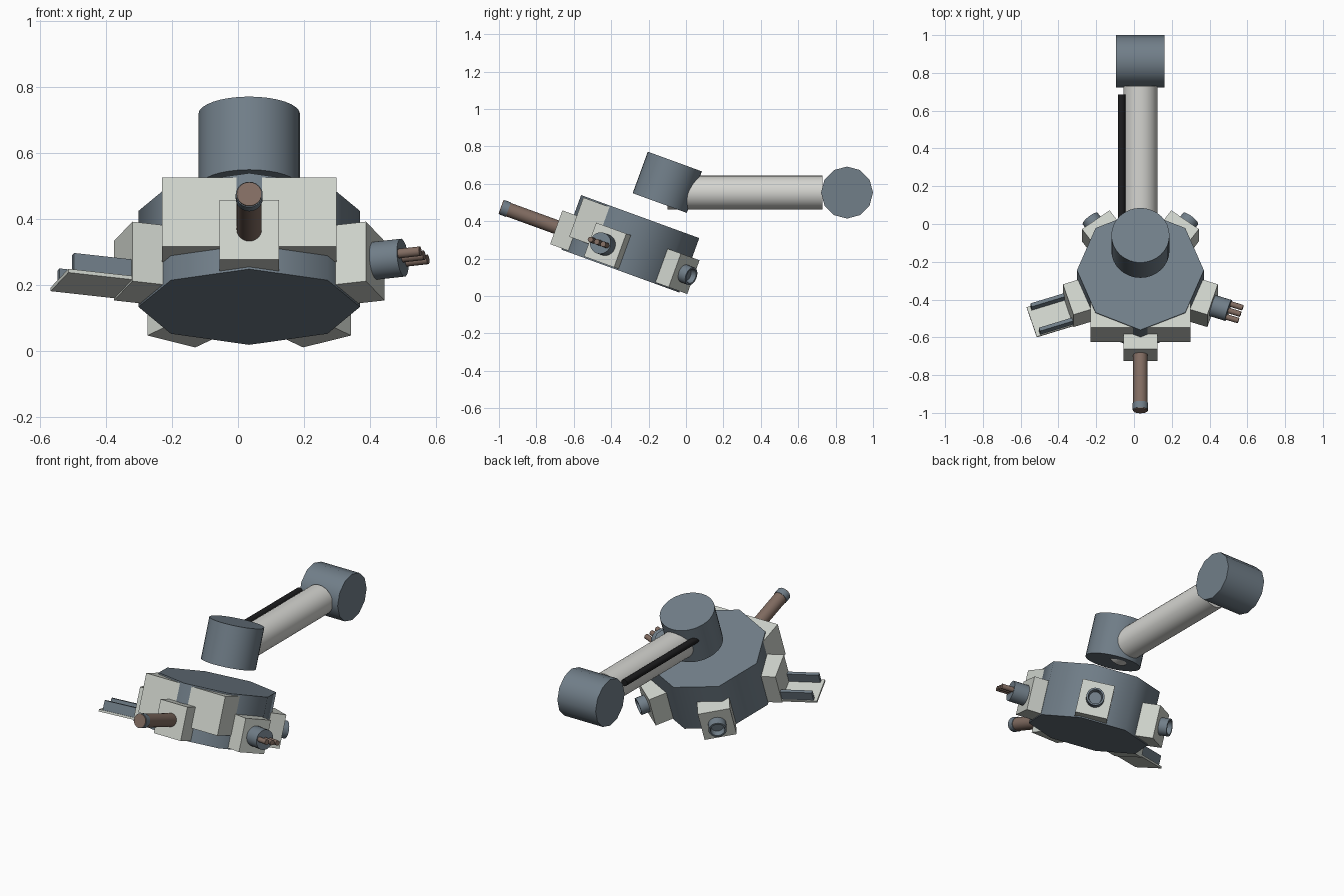
import bpy
import bmesh
from math import radians
from mathutils import Matrix, Vector

cube = bpy.data.objects.get("Cube")
if cube:
    bpy.data.objects.remove(cube, do_unlink=True)


def material(name, rgb):
    m = bpy.data.materials.new(name)
    m.use_nodes = True
    m.diffuse_color = (*rgb, 1)
    m.node_tree.nodes["Principled BSDF"].inputs["Base Color"].default_value = (*rgb, 1)
    return m


SLATE = material("slate_grey", (0.165, 0.21, 0.25))
PALE = material("pale_grey", (0.62, 0.65, 0.60))
ARM = material("arm_white", (0.66, 0.66, 0.63))
BROWN = material("brown_metal", (0.22, 0.15, 0.12))
BLACK = material("cable_black", (0.012, 0.012, 0.013))


def finish(name, bm, mat, matrix):
    """Turn a bmesh into an object, smooth but with hard edges kept sharp."""
    bmesh.ops.recalc_face_normals(bm, faces=bm.faces)
    for f in bm.faces:
        f.smooth = True
    for e in bm.edges:
        e.smooth = e.calc_face_angle(0) < radians(50)
    mesh = bpy.data.meshes.new(name)
    bm.to_mesh(mesh)
    bm.free()
    mesh.materials.append(mat)
    obj = bpy.data.objects.new(name, mesh)
    obj.matrix_world = matrix
    bpy.context.collection.objects.link(obj)
    return obj


def box(name, lo, hi, mat, matrix):
    lo, hi = Vector(lo), Vector(hi)
    bm = bmesh.new()
    bmesh.ops.create_cube(bm, size=1)
    bmesh.ops.scale(bm, vec=hi - lo, verts=bm.verts)
    bmesh.ops.translate(bm, vec=(lo + hi) / 2, verts=bm.verts)
    return finish(name, bm, mat, matrix)


def rod(name, start, end, radius, mat, matrix, sides=24, recess=False):
    """Cylinder between two points, with an optional hollow at its far end."""
    start, end = Vector(start), Vector(end)
    axis = end - start
    bm = bmesh.new()
    bmesh.ops.create_cone(bm, cap_ends=True, segments=sides, radius1=radius,
                          radius2=radius, depth=axis.length)
    if recess:
        cap = max(bm.faces, key=lambda f: f.calc_center_median().z)
        bmesh.ops.inset_individual(bm, faces=[cap], thickness=0.01)
        bmesh.ops.inset_individual(bm, faces=[cap], thickness=0.006, depth=-0.03)
    if abs(axis.normalized().z) < 0.99:
        turn = axis.to_track_quat('Z', 'Y').to_matrix().to_4x4()
        bmesh.ops.transform(bm, matrix=turn, verts=bm.verts)
    bmesh.ops.translate(bm, vec=(start + end) / 2, verts=bm.verts)
    return finish(name, bm, mat, matrix)


CX = 0.034
TILT = Matrix.Rotation(radians(-20), 4, 'X')
BODY = Matrix.Translation((CX, -0.298, 0.279)) @ TILT
NECK = Matrix.Translation((CX, -0.1, 0.608)) @ TILT
STRAIGHT = Matrix.Translation((CX, 0, 0.553))

# Tilted octagonal drum and the floating neck above it
rod("drum", (0, 0, -0.155), (0, 0, 0.155), 0.336, SLATE, BODY, 8)
rod("neck", (0, 0, -0.118), (0, 0, 0.118), 0.154, SLATE, NECK, 32)

# Arm, cable and end joint
rod("arm", (0, -0.1, 0), (0, 0.73, 0), 0.09, ARM, STRAIGHT, 32)
rod("arm_cable", (-0.1, -0.02, 0.046), (-0.1, 0.685, 0.046), 0.02, BLACK, STRAIGHT, 12)
rod("end_joint", (-0.128, 0.861, 0), (0.128, 0.861, 0), 0.139, SLATE, STRAIGHT, 12)

# Wide front housing
box("front_housing", (-0.265, -0.32, -0.076), (0.265, -0.17, 0.147), PALE, BODY)

# Five tool mounts spaced evenly round the drum
MID = -0.051
mounts = {}
for i, name in enumerate(["front", "left", "back_left", "back_right", "right"]):
    mounts[name] = BODY @ Matrix.Rotation(radians(-90 + 72 * i), 4, 'Z')
    box(name + "_mount", (0.25, -0.09, -0.148), (0.402, 0.09, 0.044), PALE, mounts[name])

# Barrel with a collar at the tip
m = mounts["front"]
rod("barrel", (0.39, 0, MID), (0.717, 0, MID), 0.038, BROWN, m)
rod("barrel_collar", (0.675, 0, MID), (0.712, 0, MID), 0.041, SLATE, m)

# Three-pronged tool
m = mounts["left"]
rod("prong_holder", (0.39, 0, MID), (0.49, 0, MID), 0.058, SLATE, m)
for i in (-1, 0, 1):
    rod("prong", (0.48, i * 0.038, MID), (0.558, i * 0.038, MID), 0.015, BROWN, m, 10)

# Hollow nozzles at the back
for side in ("back_left", "back_right"):
    rod(side + "_nozzle", (0.39, 0, MID), (0.452, 0, MID), 0.05, SLATE,
        mounts[side], 24, recess=True)

# Tray with two side rails
m = mounts["right"]
box("tray", (0.39, -0.087, -0.142), (0.605, 0.087, -0.13), PALE, m)
for s in (-1, 1):
    a, b = sorted((s * 0.062, s * 0.082))
    box("tray_rail", (0.40, a, -0.13), (0.585, b, -0.075), SLATE, m)
